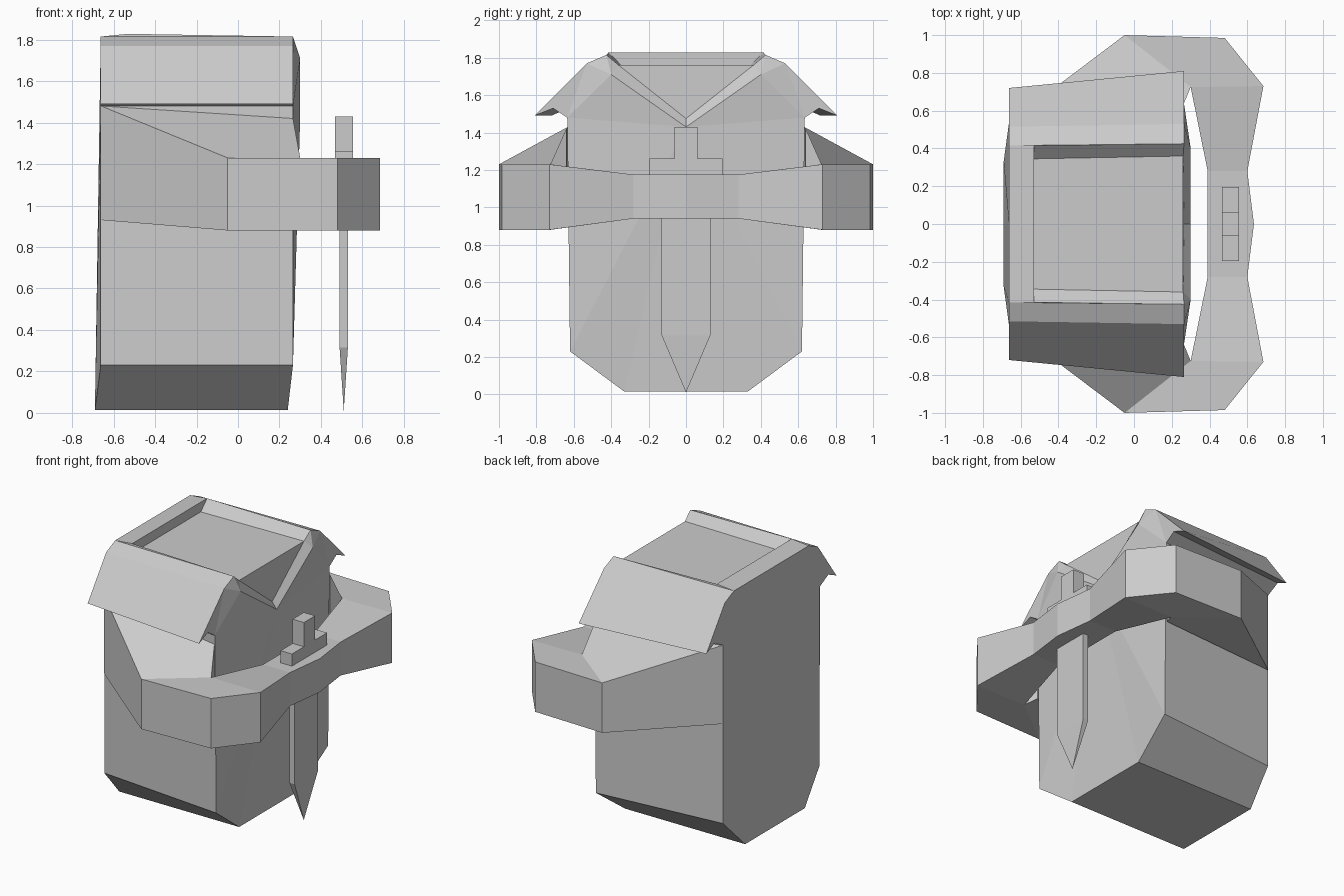
import bpy, bmesh
from mathutils import Vector

cube = bpy.data.objects.get("Cube")
if cube:
    bpy.data.objects.remove(cube, do_unlink=True)

grey = bpy.data.materials.new("plain_grey")
grey.use_nodes = True
colour = (0.6, 0.6, 0.6, 1)
grey.diffuse_color = colour
grey.node_tree.nodes["Principled BSDF"].inputs["Base Color"].default_value = colour


def build(name, points, faces, mirrored=False):
    """Make a flat-shaded object from named points; mirror its left half if asked."""
    bm = bmesh.new()
    verts = {key: bm.verts.new(co) for key, co in points.items()}
    for face in faces:
        bm.faces.new([verts[key] for key in face.split()])
    if mirrored:
        bmesh.ops.mirror(bm, geom=bm.verts[:] + bm.edges[:] + bm.faces[:],
                         axis='Y', merge_dist=0.001)
        bmesh.ops.remove_doubles(bm, verts=bm.verts[:], dist=0.0005)
    bmesh.ops.recalc_face_normals(bm, faces=bm.faces[:])
    mesh = bpy.data.meshes.new(name)
    bm.to_mesh(mesh)
    bm.free()
    mesh.materials.append(grey)
    bpy.context.collection.objects.link(bpy.data.objects.new(name, mesh))


def box(name, low, high):
    """Make an axis-aligned block between two corners."""
    bm = bmesh.new()
    bmesh.ops.create_cube(bm, size=1)
    low, high = Vector(low), Vector(high)
    for v in bm.verts:
        v.co = (low + high) / 2 + v.co * (high - low)
    mesh = bpy.data.meshes.new(name)
    bm.to_mesh(mesh)
    bm.free()
    mesh.materials.append(grey)
    bpy.context.collection.objects.link(bpy.data.objects.new(name, mesh))


# Hooded body: (front y, back y, z) of one half section, narrower at the back
section = {"mid": (0, 0, 0.015), "base": (0.33, 0.33, 0.015),
           "hip": (0.62, 0.535, 0.23), "side": (0.635, 0.535, 1.48),
           "under": (0.71, 0.63, 1.53), "tip": (0.81, 0.72, 1.49),
           "crease": (0.53, 0.515, 1.77), "rim": (0.425, 0.415, 1.815)}
body = {}
for key, (front_y, back_y, z) in section.items():
    low = key in ("mid", "base")
    body["f_" + key] = (0.24 if low else 0.265, front_y, z)
    body["b_" + key] = (-0.69 if low else -0.662, back_y, z)
body.update({
    "b_top": (-0.662, 0, 1.815), "ledge": (-0.53, 0.415, 1.828),
    "ledge_mid": (-0.53, 0, 1.828), "floor_back": (-0.53, 0.345, 1.76),
    "floor_back_mid": (-0.53, 0, 1.76), "floor_front": (0.26, 0.36, 1.76),
    "floor_front_mid": (0.26, 0, 1.76), "collar": (0.3, 0.4, 1.71),
    "throat": (0.3, 0, 1.43), "throat_in": (0.265, 0, 1.475)})
ring = list(section)
body_faces = [f"f_{p} f_{q} b_{q} b_{p}" for p, q in zip(ring, ring[1:])]
body_faces += [
    # hood top with its sunken tray
    "f_rim ledge b_rim",
    "b_rim ledge ledge_mid b_top",
    "ledge floor_back floor_back_mid ledge_mid",
    "f_rim floor_front floor_back ledge",
    "floor_front floor_front_mid floor_back_mid floor_back",
    # chest fanning out from the throat, with a stepped collar
    "throat f_mid f_base", "throat f_base f_hip", "throat f_hip f_side",
    "throat f_side collar", "collar f_side f_crease", "collar f_crease f_rim",
    "f_side f_under f_crease", "f_under f_tip f_crease",
    "collar f_rim floor_front", "collar floor_front throat_in throat",
    "throat_in floor_front floor_front_mid",
    # back
    "b_mid b_base b_hip b_side b_crease b_rim b_top",
    "b_side b_under b_crease", "b_under b_tip b_crease"]
build("hooded_body", body, body_faces, mirrored=True)

# Arms: sleeves running round into joined cuffs, top (t) and bottom (u) points
plan = {"shoulder": (-0.66, 0.54, 1.48, 0.93), "elbow": (-0.05, 1, 1.23, 0.88),
        "bend": (0.48, 0.985, 1.23, 0.88), "wrist": (0.685, 0.73, 1.23, 0.88),
        "cuff": (0.6, 0.28, 1.175, 0.94), "mid": (0.635, 0, 1.175, 0.94),
        "in_mid": (0.39, 0, 1.175, 0.94), "in_cuff": (0.39, 0.28, 1.175, 0.94),
        "pit": (0.3, 0.725, 1.23, 0.88), "chest": (0.265, 0.64, 1.42, 0.9)}
arms = {}
for key, (x, y, top, bottom) in plan.items():
    arms["t_" + key] = (x, y, top)
    arms["u_" + key] = (x, y, bottom)
decks = ["shoulder elbow pit chest", "elbow bend wrist pit",
         "wrist cuff in_cuff pit", "cuff mid in_mid in_cuff"]
arm_faces = [" ".join(s + k for k in d.split()) for d in decks for s in ("t_", "u_")]
names = list(plan)
for p, q in zip(names, names[1:] + names[:1]):
    if (p, q) != ("mid", "in_mid"):
        arm_faces.append(f"t_{p} t_{q} u_{q} u_{p}")
build("folded_arms", arms, arm_faces, mirrored=True)

# Dagger: guard, grip and pointed blade
box("dagger_guard", (0.467, -0.195, 1.17), (0.555, 0.195, 1.26))
box("dagger_grip", (0.467, -0.062, 1.26), (0.555, 0.062, 1.43))
blade = {"tip": (0.51, 0, 0.01)}
for level, z in (("hi", 1.0), ("lo", 0.315)):
    for i, (x, y) in enumerate(((0.49, -0.13), (0.53, -0.13), (0.53, 0.13), (0.49, 0.13))):
        blade[f"{level}{i}"] = (x, y, z)
blade_faces = ["hi0 hi1 hi2 hi3"]
for i in range(4):
    j = (i + 1) % 4
    blade_faces += [f"hi{i} hi{j} lo{j} lo{i}", f"lo{i} lo{j} tip"]
build("dagger_blade", blade, blade_faces)
